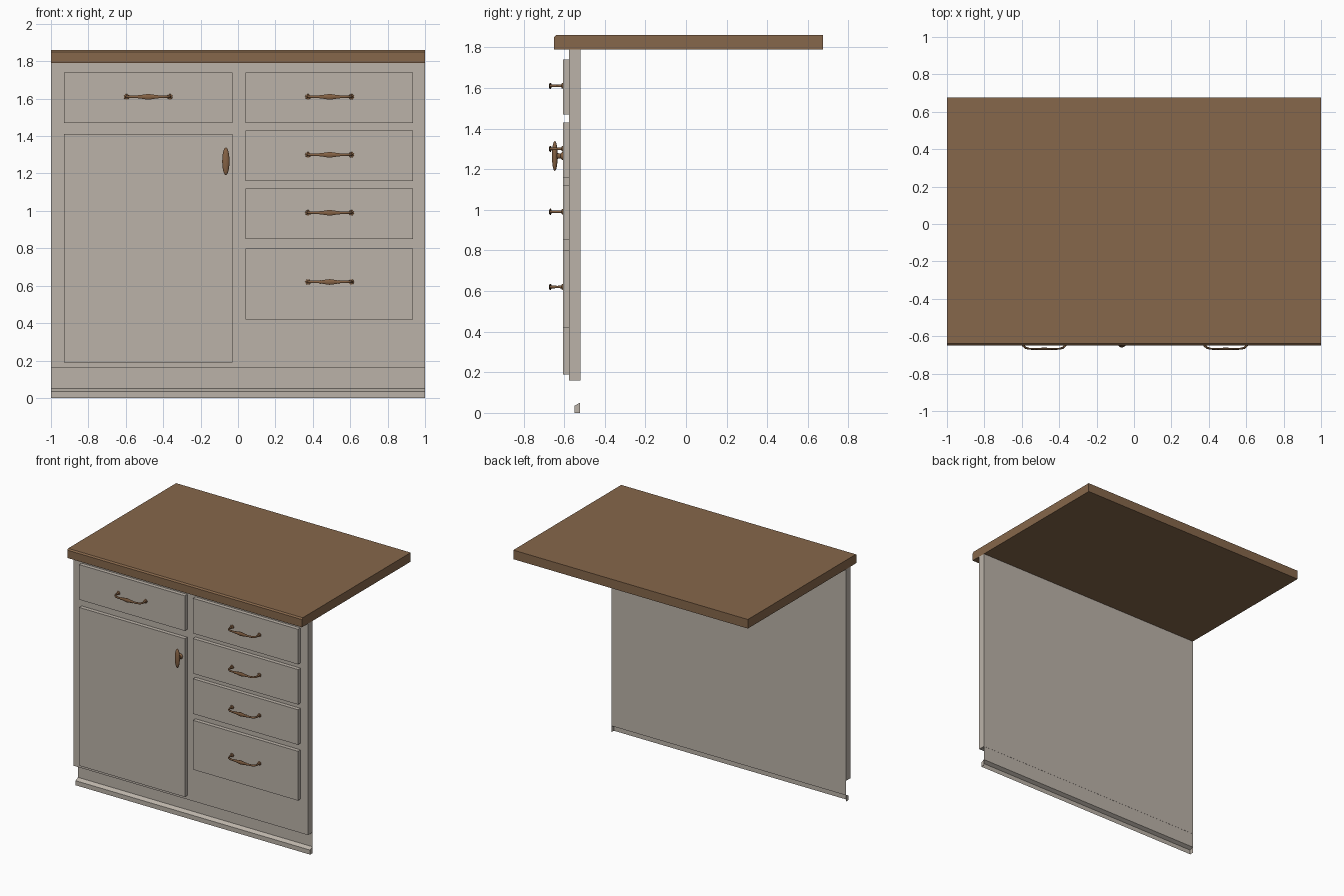
import bpy, bmesh, math
from mathutils import Vector

if "Cube" in bpy.data.objects:
    bpy.data.objects.remove(bpy.data.objects["Cube"])


def material(name, rgb):
    m = bpy.data.materials.new(name)
    m.diffuse_color = (*rgb, 1)
    m.use_nodes = True
    m.node_tree.nodes["Principled BSDF"].inputs["Base Color"].default_value = m.diffuse_color
    return m


PAINT = material("grey_paint", (0.50, 0.45, 0.395))
WOOD = material("brown_wood", (0.24, 0.136, 0.07))
METAL = material("bronze_metal", (0.235, 0.122, 0.058))


def finish(name, bm, mat, smooth=False, closed=True):
    if closed:
        bmesh.ops.recalc_face_normals(bm, faces=bm.faces)
    me = bpy.data.meshes.new(name)
    bm.to_mesh(me)
    bm.free()
    me.materials.append(mat)
    for p in me.polygons:
        p.use_smooth = smooth
    ob = bpy.data.objects.new(name, me)
    bpy.context.collection.objects.link(ob)
    return ob


def box(name, x0, x1, y0, y1, z0, z1, mat):
    bm = bmesh.new()
    bmesh.ops.create_cube(bm, size=1)
    for v in bm.verts:
        v.co = (x1 if v.co.x > 0 else x0, y1 if v.co.y > 0 else y0, z1 if v.co.z > 0 else z0)
    return finish(name, bm, mat)


def extrude_x(name, profile, mat, sides):
    """Extrude a (y, z) profile over the full width, building the given edges and the ends."""
    bm = bmesh.new()
    a = [bm.verts.new((-1, y, z)) for y, z in profile]
    b = [bm.verts.new((1, y, z)) for y, z in profile]
    n = len(profile)
    for i in sides:
        j = (i + 1) % n
        bm.faces.new((a[i], b[i], b[j], a[j]))
    if n > 2:
        bm.faces.new(a)
        bm.faces.new(b[::-1])
    return finish(name, bm, mat, closed=n > 2)


def sweep(name, stations, cx, cz, sides=10):
    """Tube through stations (x, y, in-plane radius, vertical radius)."""
    bm = bmesh.new()
    pts = [Vector((s[0], s[1])) for s in stations]
    rings = []
    for i, (x, y, rn, rz) in enumerate(stations):
        t = (pts[min(i + 1, len(pts) - 1)] - pts[max(i - 1, 0)]).normalized()
        ring = []
        for k in range(sides):
            a = 2 * math.pi * k / sides
            ring.append(bm.verts.new((cx + x - t.y * rn * math.cos(a),
                                      y + t.x * rn * math.cos(a),
                                      cz + rz * math.sin(a))))
        rings.append(ring)
    for r, s in zip(rings, rings[1:]):
        for k in range(sides):
            j = (k + 1) % sides
            bm.faces.new((r[k], r[j], s[j], s[k]))
    bm.faces.new(rings[0])
    bm.faces.new(rings[-1][::-1])
    return finish(name, bm, METAL, smooth=True)


# worktop with a small bevel along its front top edge
extrude_x("worktop", [(-0.65, 1.79), (-0.65, 1.85), (-0.64, 1.86), (0.675, 1.86), (0.675, 1.79)],
          WOOD, range(5))

# cabinet face, thin recessed toe board and skirting (hollow behind)
box("cabinet_face", -1, 1, -0.575, -0.52, 0.16, 1.79, PAINT)
extrude_x("toe_board", [(-0.521, 0.048), (-0.521, 0.16)], PAINT, [0])
extrude_x("skirting", [(-0.55, 0), (-0.55, 0.035), (-0.521, 0.05), (-0.521, 0)], PAINT, [0, 1])

# door and drawer fronts
box("door", -0.93, -0.03, -0.605, -0.575, 0.19, 1.41, PAINT)
drawers = [(-0.93, -0.03, 1.47, 1.74, 1.61), (0.04, 0.935, 1.47, 1.74, 1.61),
           (0.04, 0.935, 1.16, 1.43, 1.30), (0.04, 0.935, 0.85, 1.12, 0.99),
           (0.04, 0.935, 0.42, 0.80, 0.62)]

# half of a bow handle: foot disc, post, bend, grip swelling to the middle
half = [(-0.116, -0.604, 0.015, 0.015), (-0.116, -0.611, 0.014, 0.014),
        (-0.116, -0.614, 0.007, 0.007), (-0.117, -0.635, 0.006, 0.006),
        (-0.113, -0.650, 0.006, 0.007), (-0.100, -0.662, 0.006, 0.007),
        (-0.080, -0.667, 0.005, 0.007), (-0.056, -0.668, 0.005, 0.007),
        (-0.050, -0.668, 0.006, 0.011), (-0.044, -0.668, 0.005, 0.009),
        (-0.022, -0.668, 0.006, 0.013)]
handle = half + [(0, -0.668, 0.007, 0.016)] + [(-x, y, a, b) for x, y, a, b in reversed(half)]
for i, (x0, x1, z0, z1, hz) in enumerate(drawers):
    box(f"drawer_front_{i + 1}", x0, x1, -0.605, -0.575, z0, z1, PAINT)
    sweep(f"drawer_handle_{i + 1}", handle, -0.48 if x0 < 0 else 0.49, hz)

# oval door knob on a flared stem
sweep("knob_stem", [(0, -0.604, 0.018, 0.021), (0, -0.610, 0.017, 0.020),
                    (0, -0.617, 0.010, 0.012), (0, -0.632, 0.010, 0.014),
                    (0, -0.645, 0.016, 0.030)], -0.065, 1.265, 12)
bm = bmesh.new()
bmesh.ops.create_uvsphere(bm, u_segments=14, v_segments=12, radius=1)
for v in bm.verts:
    v.co = (-0.065 + v.co.x * 0.02, -0.646 + v.co.y * 0.014, 1.265 + v.co.z * 0.074)
finish("door_knob", bm, METAL, smooth=True)

# keep hard edges crisp on the hardware
bpy.ops.object.select_all(action='DESELECT')
for ob in bpy.data.objects:
    if "handle" in ob.name or "knob" in ob.name:
        ob.select_set(True)
        bpy.context.view_layer.objects.active = ob
bpy.ops.object.shade_smooth_by_angle(angle=math.radians(40))
